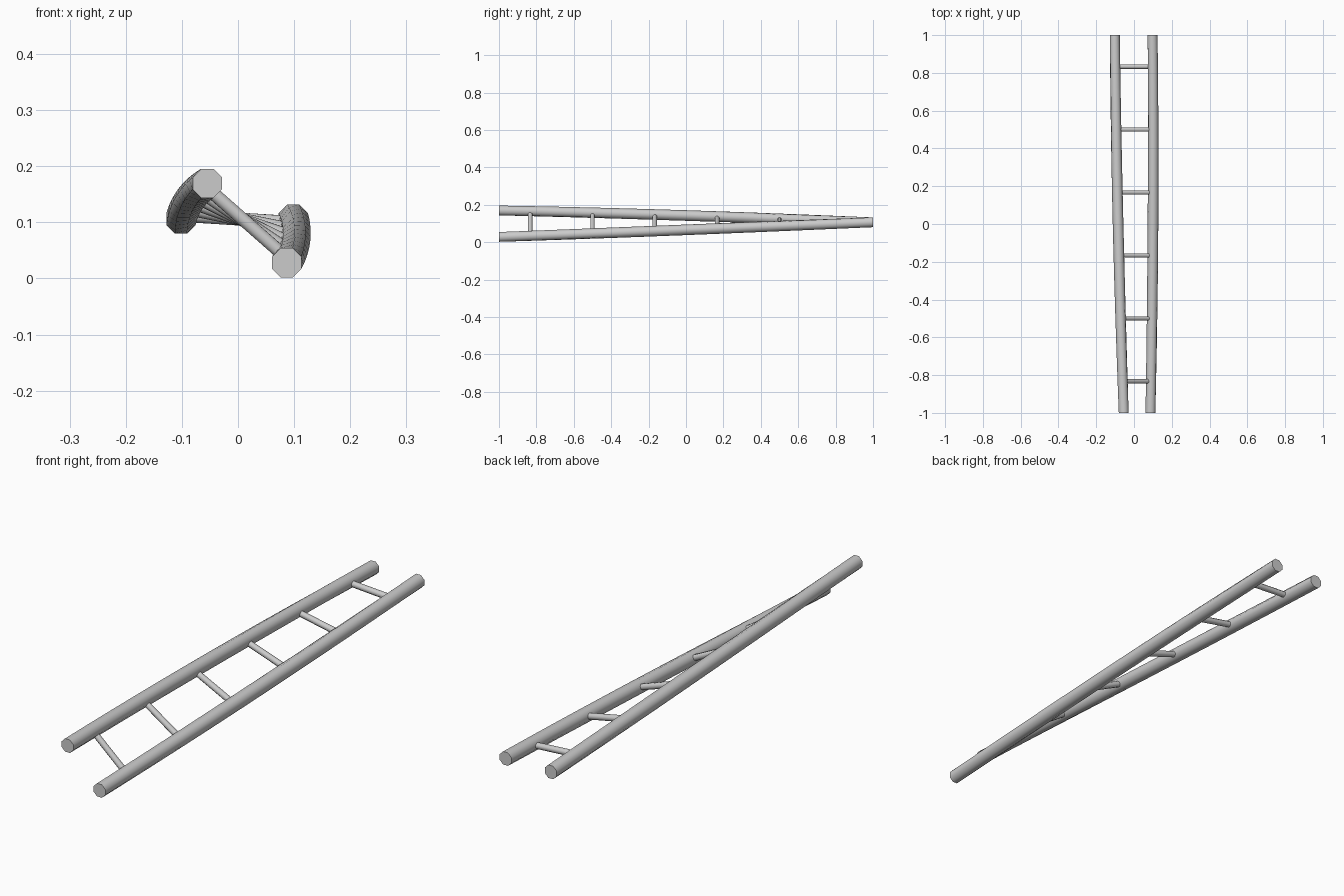
import bpy, bmesh
from math import radians, pi
from mathutils import Matrix, Vector

if "Cube" in bpy.data.objects:
    bpy.data.objects.remove(bpy.data.objects["Cube"])

PIVOT = Vector((-0.0015, 0, 0.081))   # twist axis, running along y
TWIST = radians(45)                   # front end is turned, back end is level
RAIL_X, LEVEL = 0.1, 0.025            # rail offset from the axis
RAIL_R, RUNG_R = 0.0282, 0.0125


def tube(name, radius, path, turn):
    """Octagonal capped tube through straight path points, then twisted about y."""
    bm = bmesh.new()
    axis = (path[-1] - path[0]).normalized()
    u = Vector((0, 0, 1))
    v = axis.cross(u)
    rings = []
    for p in path:
        ring = []
        for i in range(8):
            d = Matrix.Rotation(turn + i * pi / 4, 3, axis) @ u
            ring.append(bm.verts.new(p + d * radius))
        rings.append(ring)
    for a, b in zip(rings, rings[1:]):
        for i in range(8):
            j = (i + 1) % 8
            bm.faces.new((a[i], a[j], b[j], b[i]))
    bm.faces.new(rings[0][::-1])
    bm.faces.new(rings[-1])
    for vert in bm.verts:
        angle = TWIST * (1 - vert.co.y) / 2
        vert.co = Matrix.Rotation(angle, 3, 'Y') @ vert.co + PIVOT
    bmesh.ops.recalc_face_normals(bm, faces=bm.faces)
    mesh = bpy.data.meshes.new(name)
    bm.to_mesh(mesh)
    bm.free()
    ob = bpy.data.objects.new(name, mesh)
    bpy.context.collection.objects.link(ob)
    bpy.context.view_layer.objects.active = ob
    bpy.ops.object.select_all(action='DESELECT')
    ob.select_set(True)
    bpy.ops.object.shade_smooth_by_angle(angle=radians(60))
    return ob


# Two long side rails
for side, name in ((-1, "left_rail"), (1, "right_rail")):
    tube(name, RAIL_R,
         [Vector((side * RAIL_X, -1 + k / 6, LEVEL)) for k in range(13)], pi / 8)

# Six evenly spaced rungs
for k in range(6):
    y = -5 / 6 + k / 3
    tube(f"rung_{k + 1}", RUNG_R,
         [Vector((x, y, LEVEL)) for x in (-RAIL_X, RAIL_X)], pi / 8)
